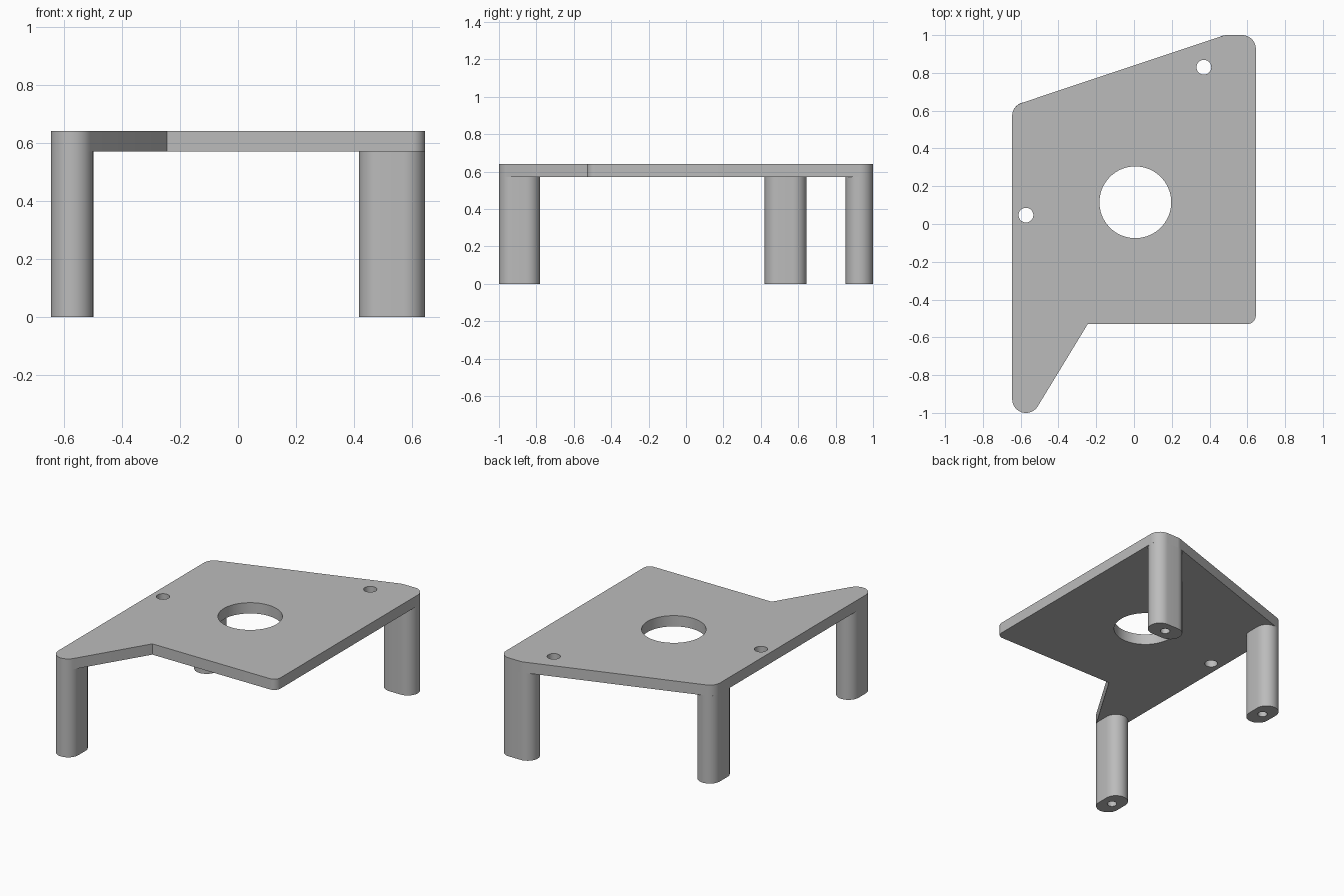
import bpy, bmesh, math
from mathutils import Vector

if "Cube" in bpy.data.objects:
    bpy.data.objects.remove(bpy.data.objects["Cube"])

grey = bpy.data.materials.new("plain_grey")
grey.use_nodes = True
colour = (0.5, 0.5, 0.5, 1)
grey.diffuse_color = colour
grey.node_tree.nodes["Principled BSDF"].inputs["Base Color"].default_value = colour

TOP, UNDER = 0.64, 0.57   # plate faces
R = 0.073                 # rounding shared by legs and plate corners


def circle(x, y, r, n=48):
    return [(x + r * math.cos(i * math.tau / n), y + r * math.sin(i * math.tau / n))
            for i in range(n)]


def rounded(corners, n=14):
    """Polygon outline with each (x, y, radius) corner filleted."""
    out = []
    for i, (x, y, r) in enumerate(corners):
        p = Vector((x, y))
        a = (Vector(corners[i - 1][:2]) - p).normalized()
        b = (Vector(corners[(i + 1) % len(corners)][:2]) - p).normalized()
        if r == 0:
            out.append(tuple(p))
            continue
        half = a.angle(b) / 2
        centre = p + (a + b).normalized() * r / math.sin(half)
        start = p + a * r / math.tan(half) - centre
        end = p + b * r / math.tan(half) - centre
        turn = math.atan2(start.x * end.y - start.y * end.x, start.dot(end))
        first = math.atan2(start.y, start.x)
        for k in range(n + 1):
            t = first + turn * k / n
            out.append((centre.x + r * math.cos(t), centre.y + r * math.sin(t)))
    return out


def slab(name, loops, z0, z1):
    """Extrude an outline with holes (the later loops) from z0 to z1."""
    bm = bmesh.new()
    edges = []
    for loop in loops:
        vs = [bm.verts.new((x, y, z0)) for x, y in loop]
        edges += [bm.edges.new((vs[i - 1], vs[i])) for i in range(len(vs))]
    bmesh.ops.triangle_fill(bm, edges=edges, use_beauty=True)
    grown = bmesh.ops.extrude_face_region(bm, geom=bm.faces[:])["geom"]
    moved = [g for g in grown if isinstance(g, bmesh.types.BMVert)]
    bmesh.ops.translate(bm, verts=moved, vec=(0, 0, z1 - z0))
    bmesh.ops.recalc_face_normals(bm, faces=bm.faces[:])
    mesh = bpy.data.meshes.new(name)
    bm.to_mesh(mesh)
    bm.free()
    mesh.materials.append(grey)
    ob = bpy.data.objects.new(name, mesh)
    bpy.context.collection.objects.link(ob)
    bpy.ops.object.select_all(action='DESELECT')
    ob.select_set(True)
    bpy.context.view_layer.objects.active = ob
    bpy.ops.object.shade_smooth_by_angle(angle=math.radians(25))
    return ob


def stadium(x, y, hx, hy, n=20):
    """Round-ended slot outline: half circles joined by straight sides."""
    out = []
    for side in (1, -1):
        for k in range(n + 1):
            t = math.pi * k / n - (math.pi / 2 if hx > hy else 0)
            out.append((x + side * (max(hx - R, 0) + R * math.cos(t)),
                        y + side * (max(hy - R, 0) + R * math.sin(t))))
    return out


# Plate with a tail, a large opening and two small holes
outline = rounded([(-0.645, 0.624, R), (-0.645, -1.188, R), (-0.245, -0.53, 0),
                   (0.645, -0.53, 0.045), (0.645, 1, R), (0.48, 1, R)])
slab("top_plate", [outline, circle(0.007, 0.115, 0.19, 72),
                   circle(-0.572, 0.047, 0.039), circle(0.37, 0.83, 0.039)], UNDER, TOP)

# Legs with a screw hole up the middle
for name, x, y, hx, hy in (("front_right_leg", -0.572, -0.89, R, 0.11),
                           ("back_right_leg", -0.572, 0.533, R, 0.112),
                           ("back_left_leg", 0.531, 0.927, 0.114, R)):
    slab(name, [stadium(x, y, hx, hy), circle(x, y, 0.029, 32)], 0, UNDER)
